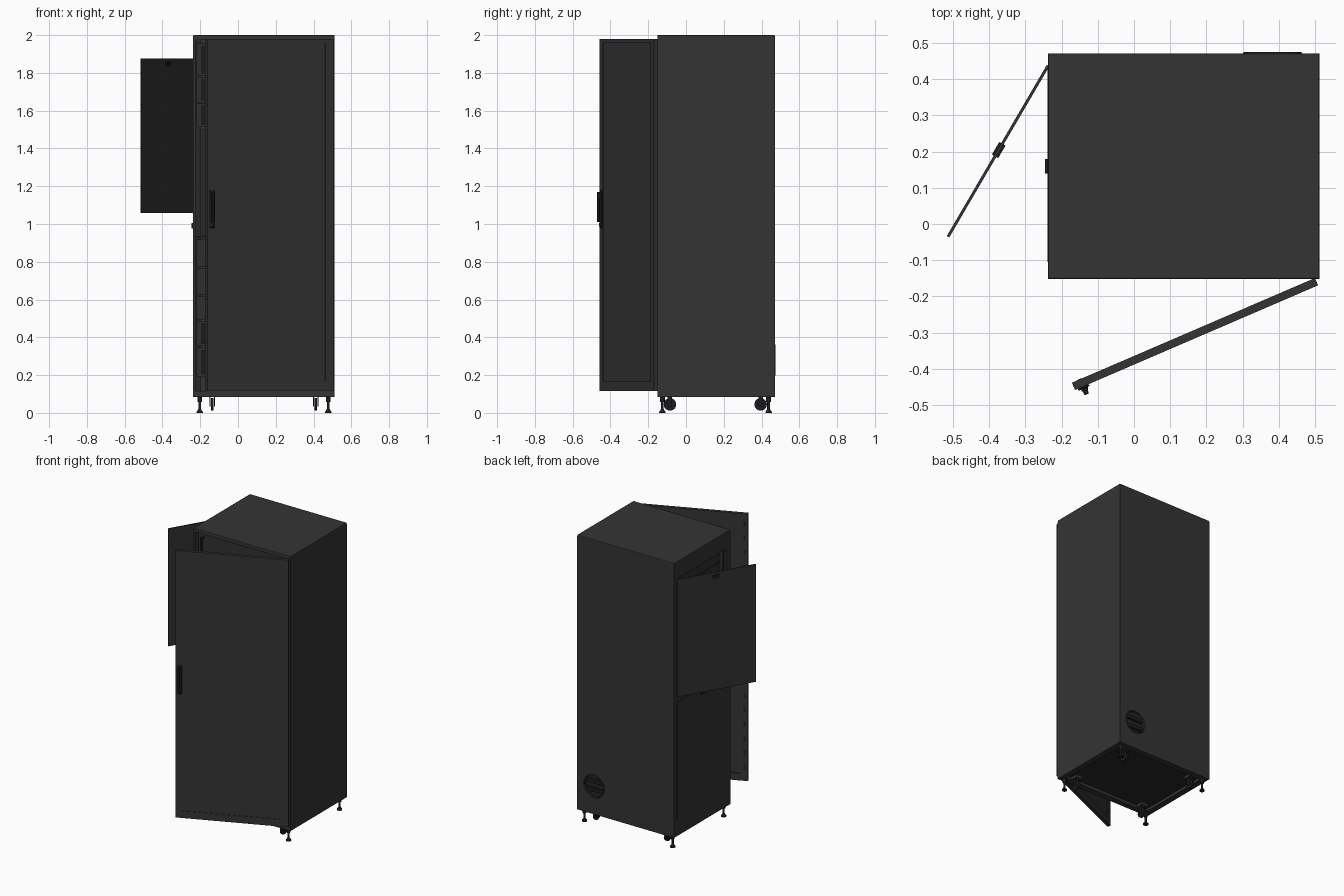
import bpy, bmesh, math
from mathutils import Matrix, Vector

if "Cube" in bpy.data.objects:
    bpy.data.objects.remove(bpy.data.objects["Cube"], do_unlink=True)


def material(name, value, blue=0.0):
    mat = bpy.data.materials.new(name)
    colour = (value, value, value + blue, 1)
    mat.use_nodes = True
    mat.diffuse_color = colour
    mat.node_tree.nodes["Principled BSDF"].inputs["Base Color"].default_value = colour
    return mat


BODY = material("charcoal steel", 0.034)
INNER = material("dark interior", 0.022)
BLACK = material("black rubber", 0.012, 0.002)
UNIT = material("device grey", 0.03)


def finish(name, bm, mat, matrix=None):
    mesh = bpy.data.meshes.new(name)
    bm.to_mesh(mesh)
    bm.free()
    mesh.materials.append(mat)
    obj = bpy.data.objects.new(name, mesh)
    bpy.context.collection.objects.link(obj)
    if matrix is not None:
        obj.matrix_world = matrix
    return obj


def box(name, xs, ys, zs, mat, matrix=None, bevel=0):
    bm = bmesh.new()
    bmesh.ops.create_cube(bm, size=1)
    for v in bm.verts:
        v.co = [(r[0] + r[1]) / 2 + c * (r[1] - r[0]) for r, c in zip((xs, ys, zs), v.co)]
    obj = finish(name, bm, mat, matrix)
    if bevel:
        mod = obj.modifiers.new("soft edge", "BEVEL")
        mod.width = bevel
        mod.segments = 2
    return obj


def cylinder(name, centre, radius, depth, mat, axis="Z", top=None, sides=24):
    bm = bmesh.new()
    bmesh.ops.create_cone(bm, cap_ends=True, segments=sides, radius1=radius,
                          radius2=radius if top is None else top, depth=depth)
    turn = Vector((0, 0, 1)).rotation_difference(
        Vector((axis == "X", axis == "Y", axis == "Z"))).to_matrix().to_4x4()
    obj = finish(name, bm, mat, Matrix.Translation(centre) @ turn)
    for face in obj.data.polygons:
        face.use_smooth = len(face.vertices) == 4
    return obj


def cut(obj, cutter):
    mod = obj.modifiers.new("opening", "BOOLEAN")
    mod.operation = "DIFFERENCE"
    mod.object = cutter
    cutter.hide_render = True
    cutter.hide_viewport = True
    cutter.display_type = "WIRE"


# Cabinet shell
X0, X1, Y0, Y1, Z0, Z1 = -0.237, 0.512, -0.152, 0.47, 0.085, 2.0
T = 0.012
box("roof", (X0, X1), (Y0, Y1), (Z1 - 0.02, Z1), BODY, bevel=0.004)
box("floor", (X0 + T, X1 - T), (Y0 + T, Y1 - T), (Z0 + 0.02, Z0 + 0.03), INNER)
box("left_wall", (X1 - T, X1), (Y0, Y1), (Z0, Z1 - 0.01), BODY)
back = box("back_wall", (X0, X1), (Y1 - T, Y1), (Z0, Z1 - 0.01), BODY)
box("front_sill", (X0, X1), (Y0, Y0 + T), (Z0, 0.115), BODY)
box("front_header", (X0, X1), (Y0, Y0 + T), (Z1 - 0.025, Z1 - 0.01), BODY)

# Right wall with upper service opening and closed lower hatch
side = box("right_wall", (X0, X0 + T), (Y0, Y1), (Z0, Z1 - 0.01), BODY)
OPEN_Y, OPEN_Z = (-0.105, 0.435), (1.06, 1.88)
cut(side, box("opening_cutter", (X0 - 0.1, X0 + 0.1), OPEN_Y, OPEN_Z, INNER))
box("lower_hatch", (X0 - 0.002, X0 + 0.004), OPEN_Y, (0.2, 1.02), BODY)
box("lower_hatch_latch", (X0 - 0.008, X0), (0.14, 0.18), (0.975, 1.005), BLACK)

# Open upper hatch, hinged at the rear
hatch_angle = math.atan2(-0.276, 0.472)
hatch = Matrix.Translation((X0, 0.437, 0)) @ Matrix.Rotation(hatch_angle, 4, "Z")
box("upper_hatch", (-0.004, 0.004), (-0.547, 0), (1.057, 1.877), BODY, hatch)
box("upper_hatch_latch", (-0.01, 0.01), (-0.29, -0.25), (1.835, 1.86), BLACK, hatch)

# Front door, swung open
door = Matrix.Translation((0.49, -0.153, 0)) @ Matrix.Rotation(math.radians(23.3), 4, "Z")
L, R, LOW, HIGH, D = -0.72, 0.01, 0.117, 1.98, -0.022
box("door_panel", (L + 0.04, R - 0.04), (D + 0.004, -0.008), (LOW + 0.04, HIGH - 0.01), BODY, door)
box("door_free_stile", (L, L + 0.045), (D, 0), (LOW, HIGH), BODY, door)
box("door_hinge_stile", (R - 0.05, R), (D, 0), (LOW, HIGH), BODY, door)
box("door_bottom_rail", (L + 0.045, R - 0.05), (D, 0), (LOW, LOW + 0.05), BODY, door)
box("door_top_rail", (L + 0.045, R - 0.05), (D, 0), (HIGH - 0.018, HIGH), BODY, door)
for i in range(18):
    z = LOW + 0.08 + i * 0.1
    box("door_stile_slot", (L + 0.016, L + 0.028), (-0.001, 0.001), (z, z + 0.03), BLACK, door)

# Door handle
box("handle_plate", (L + 0.008, L + 0.042), (D - 0.006, D), (0.98, 1.18), BLACK, door, 0.003)
box("handle_lever", (L + 0.018, L + 0.032), (D - 0.024, D - 0.012), (1.01, 1.17), BLACK, door, 0.003)
box("handle_pivot", (L + 0.018, L + 0.032), (D - 0.02, D), (1.14, 1.165), BLACK, door)
cylinder("lock_barrel", door @ Vector((L + 0.025, D - 0.008, 0.995)), 0.009, 0.012, BLACK, "Y")

# Mounting rails inside
for x in (X0 + T, X1 - T - 0.03):
    for y in (-0.1, 0.38):
        box("mounting_rail", (x, x + 0.03), (y, y + 0.015), (0.115, 1.975), INNER)

# Rack devices with pull handles
FRONT = -0.118


def device(low, high, handled):
    xs = (X0 + T + 0.004, X1 - T - 0.004)
    zs = (low + 0.003, high - 0.003)
    box("device_face", xs, (FRONT, FRONT + 0.01), zs, UNIT)
    box("device_case", (xs[0] + 0.03, xs[1] - 0.03), (FRONT + 0.01, 0.32), zs, UNIT)
    if not handled:
        return
    mid, half = (low + high) / 2, 0.4 * (high - low)
    for x in (-0.192, 0.452):
        box("pull_handle", (x, x + 0.015), (FRONT - 0.026, FRONT - 0.018),
            (mid - half, mid + half), BLACK)
        for z in (mid - half, mid + half - 0.01):
            box("pull_handle_post", (x, x + 0.015), (FRONT - 0.02, FRONT), (z, z + 0.01), BLACK)


upper = (1.51, 1.64, 1.78, 1.96)
lower = (0.19, 0.35, 0.49, 0.62, 0.77, 0.92)
for low, high in zip(upper, upper[1:]):
    device(low, high, True)
for i, (low, high) in enumerate(zip(lower, lower[1:])):
    device(low, high, i < 2)
box("middle_blank", (X0 + T, X1 - T), (-0.085, -0.08), (0.94, 1.5), INNER)
box("shelf", (X0 + T, X1 - T), (FRONT, 0.32), (0.925, 0.935), UNIT)

# Round cable entry in the back
entry = Vector((0.382, Y1, 0.28))
cut(back, cylinder("entry_cutter", entry, 0.076, 0.1, INNER, "Y", sides=32))
cylinder("entry_backing", entry - Vector((0, 0.03, 0)), 0.08, 0.01, INNER, "Y", sides=32)
for dz in (-0.03, 0.03):
    box("entry_brush", (entry.x - 0.065, entry.x + 0.065), (Y1 - 0.022, Y1 - 0.006),
        (entry.z + dz - 0.014, entry.z + dz + 0.014), BLACK)
bpy.ops.mesh.primitive_torus_add(location=entry, rotation=(math.pi / 2, 0, 0), major_radius=0.078,
                                 minor_radius=0.004, major_segments=32, minor_segments=8)
ring = bpy.context.object
ring.name = "entry_ring"
ring.data.materials.append(BODY)
bpy.ops.object.shade_smooth_by_angle()

# Base frame, levelling feet and casters
for y in (Y0 + T, Y1 - T - 0.03):
    box("base_cross_rail", (X0 + T, X1 - T), (y, y + 0.03), (Z0, Z0 + 0.02), BODY)
for x in (X0 + T, X1 - T - 0.03):
    box("base_side_rail", (x, x + 0.03), (Y0 + T, Y1 - T), (Z0, Z0 + 0.02), BODY)
for fx, cx in ((-0.203, -0.137), (0.478, 0.412)):
    for fy, cy in ((-0.125, -0.085), (0.437, 0.395)):
        cylinder("foot_pad", (fx, fy, 0.004), 0.017, 0.008, BLACK)
        cylinder("foot_cone", (fx, fy, 0.014), 0.014, 0.012, BLACK, top=0.008)
        cylinder("foot_stem", (fx, fy, 0.055), 0.007, 0.075, BLACK)
        cylinder("foot_nut", (fx, fy, 0.071), 0.013, 0.028, BLACK, sides=6)
        cylinder("caster_wheel", (cx, cy, 0.045), 0.033, 0.014, BLACK, "X")
        box("caster_plate", (cx - 0.025, cx + 0.025), (cy - 0.03, cy + 0.03), (Z0, Z0 + 0.02), BODY)
        for s in (-1, 1):
            px = cx + s * 0.012
            box("caster_fork", (px - 0.003, px + 0.003), (cy - 0.012, cy + 0.012), (0.035, Z0), BLACK)
